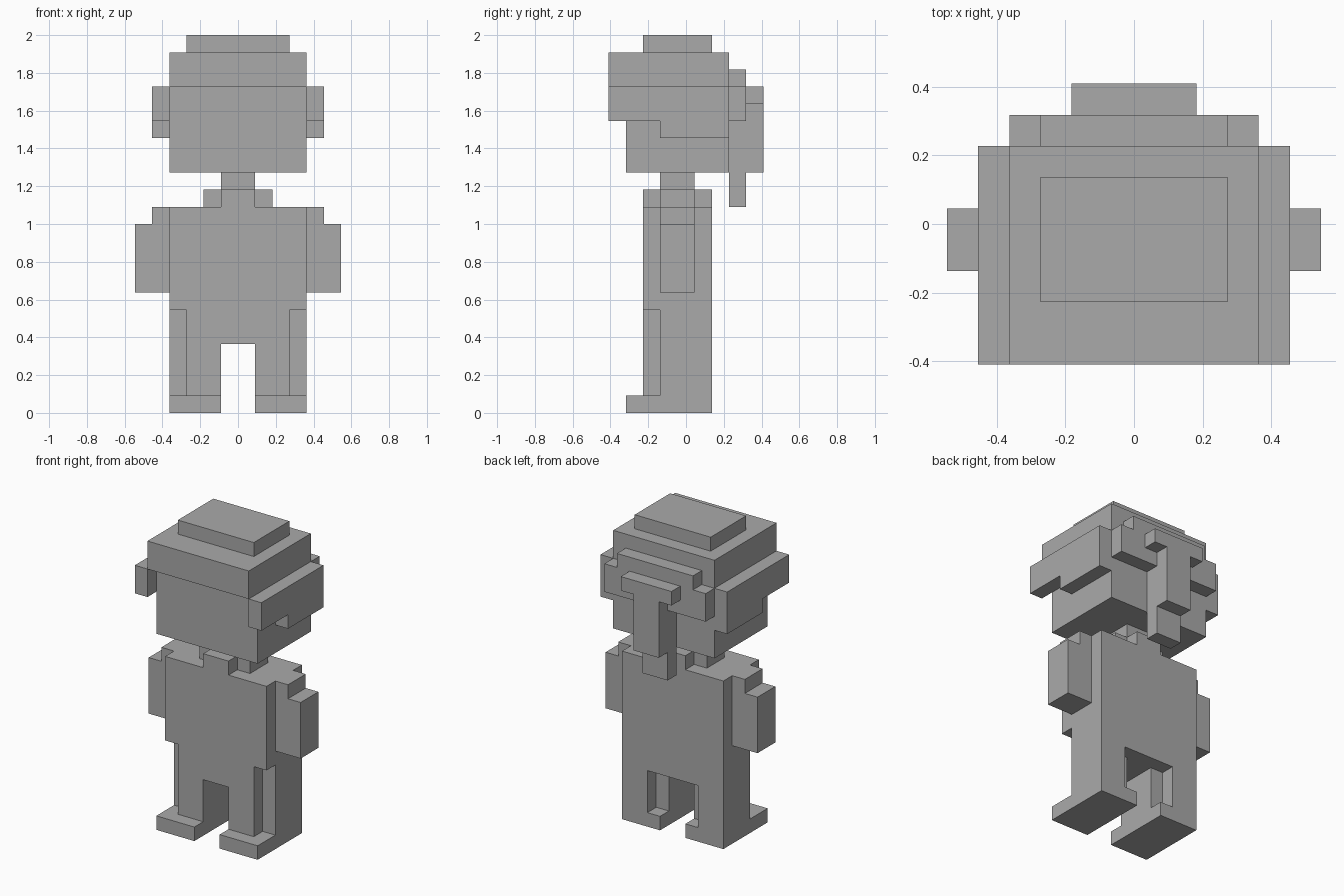
import bpy
import bmesh
from mathutils import Vector

U = 1 / 11  # size of one block

cube = bpy.data.objects.get("Cube")
if cube:
    bpy.data.objects.remove(cube, do_unlink=True)

grey = bpy.data.materials.new("plain grey")
grey.use_nodes = True
colour = (0.4, 0.4, 0.4, 1)
grey.diffuse_color = colour
grey.node_tree.nodes["Principled BSDF"].inputs["Base Color"].default_value = colour


def part(name, *boxes, side=1):
    """One object from boxes given as ((x0, x1), (y0, y1), (z0, z1)) in blocks."""
    bm = bmesh.new()
    for spans in boxes:
        low = Vector([s[0] for s in spans])
        high = Vector([s[1] for s in spans])
        centre, size = (low + high) / 2, high - low
        centre.x *= side
        for v in bmesh.ops.create_cube(bm, size=1)["verts"]:
            v.co = (v.co * size + centre) * U
    mesh = bpy.data.meshes.new(name)
    bm.to_mesh(mesh)
    bm.free()
    mesh.materials.append(grey)
    obj = bpy.data.objects.new(name, mesh)
    bpy.context.collection.objects.link(obj)
    return obj


def wide(half):
    return (-half, half)


# Depth layers shared by many parts
FRONT, MIDDLE, BACK = (-2.5, -1.5), (-1.5, 0.5), (0.5, 1.5)
BODY = (-1.5, 1.5)

# Torso
part("torso", (wide(4), BODY, (4, 12)))
part("torso_front", (wide(4), FRONT, (6, 12)), (wide(3), FRONT, (4, 6)))
part("collar_front", (wide(1), FRONT, (12, 13)))
part("collar_back", (wide(1), BACK, (12, 13)))
part("neck", (wide(1), MIDDLE, (12, 14)))

# Paired parts
for label, side in (("left", 1), ("right", -1)):
    part(label + "_foot", ((1, 4), (-3.5, 1.5), (0, 1)), side=side)
    part(label + "_leg",
         ((1, 3), FRONT, (1, 4)),
         ((1, 4), MIDDLE, (1, 4)),
         ((2, 4), BACK, (1, 4)), side=side)
    part(label + "_collar", ((1, 2), MIDDLE, (12, 13)), side=side)
    part(label + "_shoulder", ((4, 5), MIDDLE, (11, 12)), side=side)
    part(label + "_arm", ((4, 6), MIDDLE, (7, 11)), side=side)
    part(label + "_side_hair",
         ((4, 5), (-4.5, 2.5), (17, 19)),
         ((4, 5), (-1.5, 2.5), (16, 17)), side=side)

# Head and hair
part("head", (wide(4), (-3.5, 2.5), (14, 19)))
part("hair_top", (wide(4), (-4.5, 2.5), (19, 21)))
part("hair_crown", (wide(3), (-2.5, 1.5), (21, 22)))
part("hair_back",
     (wide(4), (2.5, 3.5), (17, 19)),
     (wide(3), (2.5, 3.5), (19, 20)))
part("ponytail",
     (wide(2), (3.5, 4.5), (18, 19)),
     (wide(1), (3.5, 4.5), (14, 18)),
     (wide(1), (2.5, 3.5), (12, 17)))
